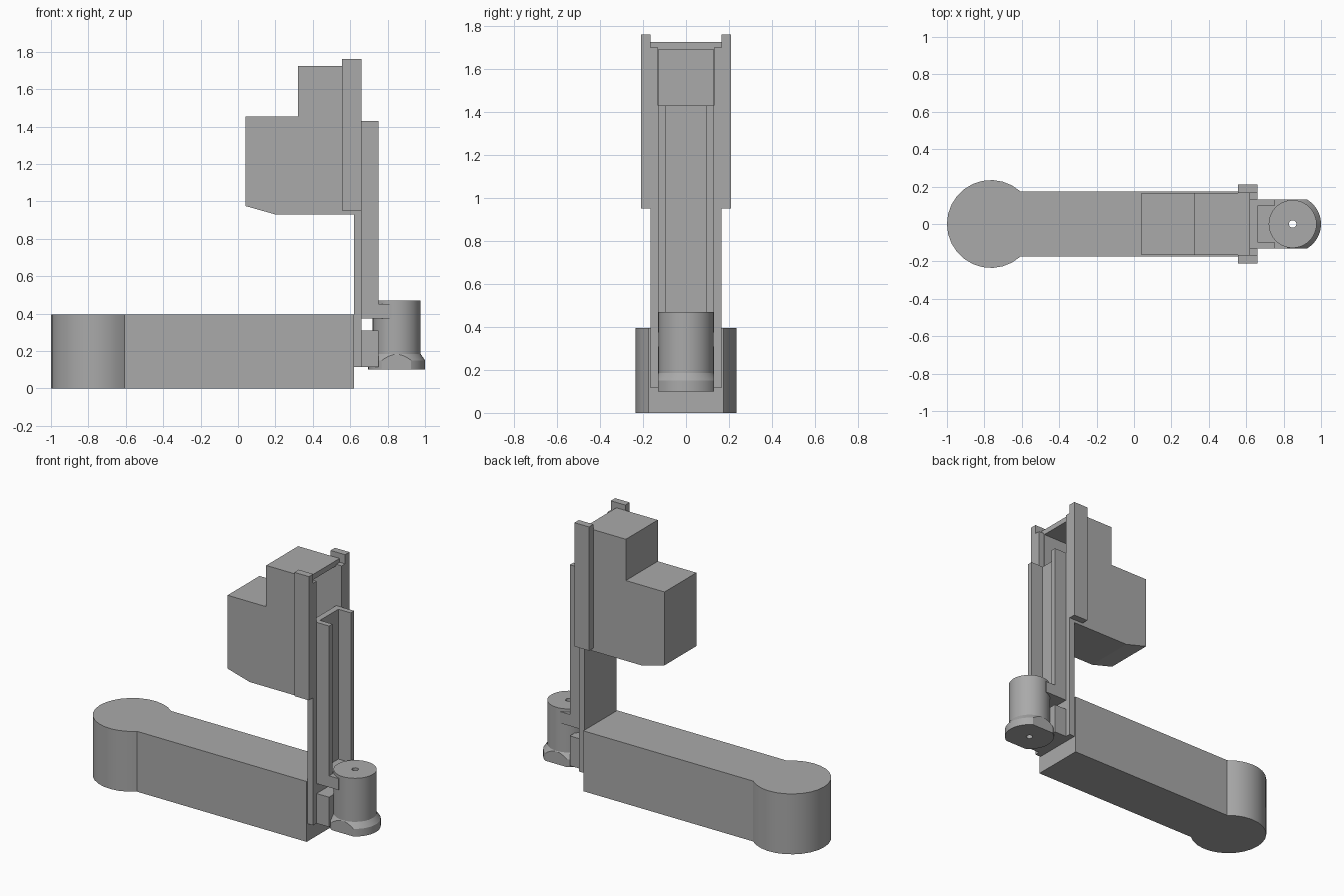
import bpy, bmesh, math
from mathutils import Vector

if "Cube" in bpy.data.objects:
    bpy.data.objects.remove(bpy.data.objects["Cube"], do_unlink=True)

GREY = (0.4, 0.4, 0.4, 1)
grey = bpy.data.materials.new("plain grey")
grey.use_nodes = True
grey.diffuse_color = GREY
grey.node_tree.nodes["Principled BSDF"].inputs["Base Color"].default_value = GREY


def finish(name, bm, smooth=False):
    bmesh.ops.recalc_face_normals(bm, faces=bm.faces)
    mesh = bpy.data.meshes.new(name)
    bm.to_mesh(mesh)
    bm.free()
    mesh.materials.append(grey)
    ob = bpy.data.objects.new(name, mesh)
    bpy.context.collection.objects.link(ob)
    if smooth:
        bpy.ops.object.select_all(action="DESELECT")
        ob.select_set(True)
        bpy.context.view_layer.objects.active = ob
        bpy.ops.object.shade_smooth_by_angle(angle=math.radians(25))
    return ob


def prism(name, points, offset, smooth=False):
    """Extrude a flat outline along an offset."""
    bm = bmesh.new()
    face = bm.faces.new([bm.verts.new(p) for p in points])
    new = bmesh.ops.extrude_face_region(bm, geom=[face])["geom"]
    verts = [g for g in new if isinstance(g, bmesh.types.BMVert)]
    bmesh.ops.translate(bm, verts=verts, vec=offset)
    return finish(name, bm, smooth)


def box(name, x, y, z):
    corners = [(x[0], y[0], z[0]), (x[1], y[0], z[0]),
               (x[1], y[1], z[0]), (x[0], y[1], z[0])]
    return prism(name, corners, (0, 0, z[1] - z[0]))


# Horizontal arm with a round pivot end
R, CX, HALF, END = 0.235, -0.765, 0.175, 0.62
start = math.asin(HALF / R)
STEPS = 20
outline = [(END, -HALF, 0), (END, HALF, 0)]
for i in range(STEPS + 1):
    a = start + (2 * math.pi - 2 * start) * i / STEPS
    outline.append((CX + R * math.cos(a), R * math.sin(a), 0))
prism("arm", outline, (0, 0, 0.395), smooth=True)

# Stepped head with a recess in its column side
W = 0.165
profile = [(0.04, 0.975), (0.2, 0.93), (END, 0.93), (END, 1.725),
           (0.32, 1.725), (0.32, 1.455), (0.04, 1.455)]
head = prism("head", [(x, -W, z) for x, z in profile], (0, 2 * W, 0))
cutter = box("recess_cutter", (0.4, 0.7), (-0.127, 0.127), (1.2, 1.69))
cutter.hide_render = True
cut = head.modifiers.new("recess", "BOOLEAN")
cut.operation = "DIFFERENCE"
cut.solver = "EXACT"
cut.object = cutter
bpy.context.view_layer.objects.active = head
bpy.ops.object.modifier_apply(modifier=cut.name)
bpy.data.objects.remove(cutter, do_unlink=True)

# Column strips, guide rails and channel walls on both sides
for side, s in (("right", -1), ("left", 1)):
    def pair(lo, hi):
        return sorted((s * lo, s * hi))
    box(side + "_column_strip", (END, 0.66), pair(0.13, W), (0.115, 1.7))
    box(side + "_guide_rail", (0.555, 0.66), pair(W, 0.21), (0.95, 1.76))
    box(side + "_channel_wall", (0.66, 0.75), pair(0.095, 0.13), (0.375, 1.43))
box("channel_web", (END, 0.66), (-0.13, 0.13), (0.115, 1.43))

# Brackets that hold the spindle
box("upper_bracket", (0.66, 0.82), (-0.13, 0.13), (0.375, 0.45))
box("lower_bracket", (0.66, 0.75), (-0.13, 0.13), (0.115, 0.31))

# Spindle: turned profile with a bore and a flange trimmed flat on two sides
bm = bmesh.new()
MX = 0.848
turned = [(0.02, 0.1), (0.152, 0.1), (0.152, 0.15),
          (0.128, 0.185), (0.128, 0.47), (0.02, 0.47)]
ring = [bm.verts.new((MX + r, 0, z)) for r, z in turned]
edges = [bm.edges.new((ring[i], ring[(i + 1) % len(ring)])) for i in range(len(ring))]
bmesh.ops.spin(bm, geom=ring + edges, cent=(MX, 0, 0), axis=(0, 0, 1),
               angle=2 * math.pi, steps=40, use_merge=True)
bmesh.ops.remove_doubles(bm, verts=bm.verts, dist=0.0001)
for s in (-1, 1):
    res = bmesh.ops.bisect_plane(bm, geom=bm.verts[:] + bm.edges[:] + bm.faces[:],
                                 plane_co=Vector((0, s * 0.13, 0)),
                                 plane_no=Vector((0, s, 0)), clear_outer=True)
    rim = [g for g in res["geom_cut"] if isinstance(g, bmesh.types.BMEdge)]
    bmesh.ops.holes_fill(bm, edges=[e for e in bm.edges if e.is_boundary], sides=0)
finish("spindle", bm, smooth=True)
